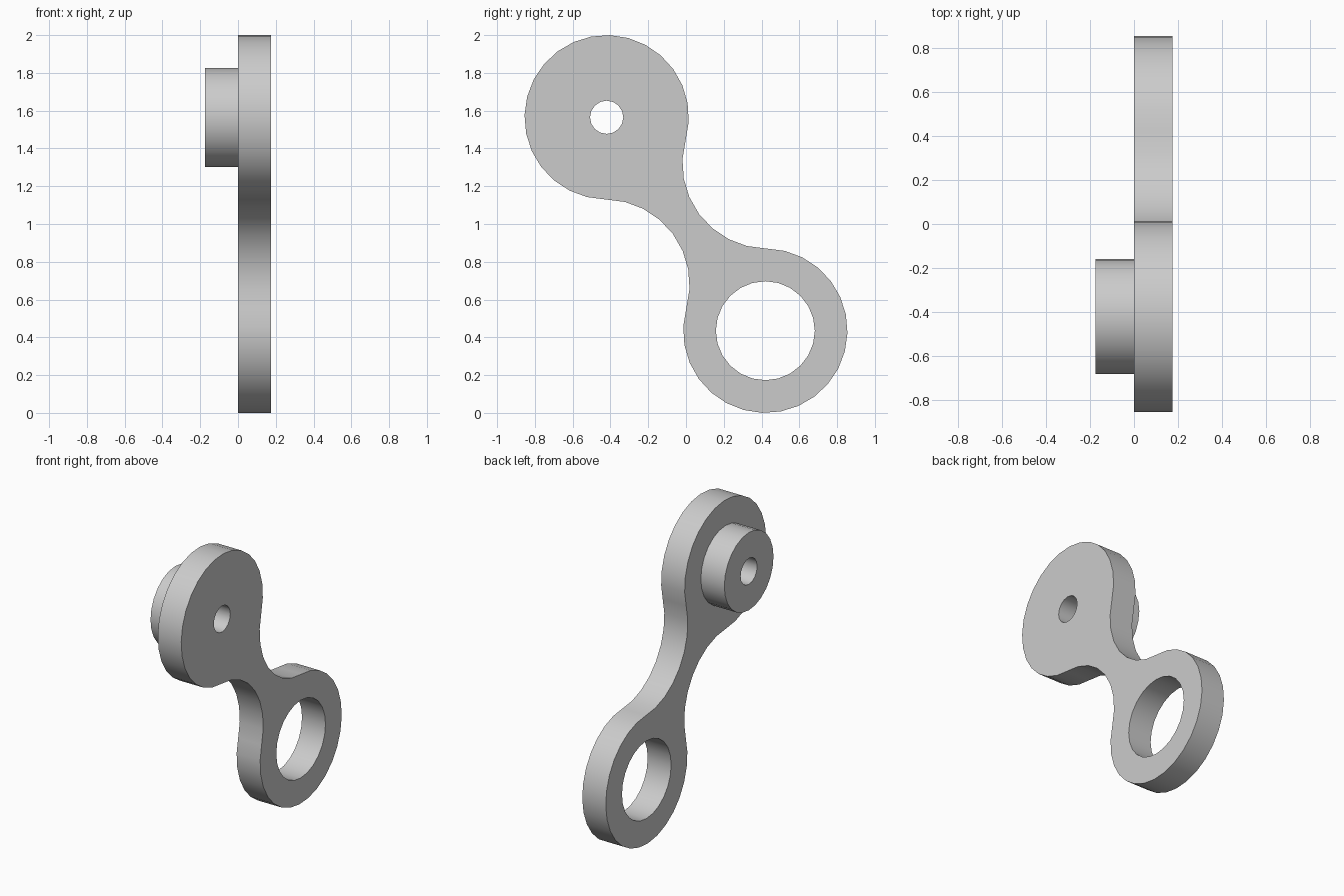
import bpy
import bmesh
from math import cos, sin, atan2, tau, radians
from mathutils import Vector

if "Cube" in bpy.data.objects:
    bpy.data.objects.remove(bpy.data.objects["Cube"])

THICK = 0.175
LOBE_R = 0.435
upper = Vector((-0.42, 1.565))     # lobe centres in the (y, z) plane
lower = Vector((0.42, 0.435))
middle = (upper + lower) / 2
NECK_HALF = 0.087

# Fillet circles tangent to both lobes, one on each side of the neck
half = (upper - lower).length / 2
fillet_r = (half**2 + NECK_HALF**2 - LOBE_R**2) / (2 * (LOBE_R - NECK_HALF))
axis = (lower - upper).normalized()
side = Vector((-axis.y, axis.x)) * (fillet_r + NECK_HALF)
fillet_a, fillet_b = middle + side, middle - side


def arc(centre, radius, start, end, direction, steps):
    """Points from the bearing of start to that of end, without the last one."""
    a = atan2(start.y - centre.y, start.x - centre.x)
    b = atan2(end.y - centre.y, end.x - centre.x)
    sweep = direction * ((direction * (b - a)) % tau)
    angles = [a + sweep * i / steps for i in range(steps)]
    return [centre + radius * Vector((cos(t), sin(t))) for t in angles]


def circle(centre, radius, steps):
    angles = [tau * i / steps for i in range(steps)]
    return [centre + radius * Vector((cos(t), sin(t))) for t in angles]


bm = bmesh.new()


def loop(points, x):
    """Closed edge loop at the given x."""
    verts = [bm.verts.new((x, p.x, p.y)) for p in points]
    for i, v in enumerate(verts):
        bm.edges.new((verts[i - 1], v))
    return verts


def wall(first, second):
    for i in range(len(first)):
        bm.faces.new((first[i - 1], first[i], second[i], second[i - 1]))


def cap(loops):
    """Flat face between an outer loop and its holes."""
    edges = [bm.edges.get((vs[i - 1], vs[i])) for vs in loops for i in range(len(vs))]
    bmesh.ops.triangle_fill(bm, edges=edges, use_beauty=True, normal=(1, 0, 0))


# Profiles: two-lobed plate, large eye, boss and pin bore
outline = (arc(upper, LOBE_R, fillet_a, fillet_b, 1, 22)
           + arc(fillet_b, fillet_r, upper, lower, -1, 8)
           + arc(lower, LOBE_R, fillet_b, fillet_a, 1, 22)
           + arc(fillet_a, fillet_r, lower, upper, -1, 8))
eye = circle(lower, 0.262, 24)
boss = circle(upper, 0.262, 24)
bore = circle(upper, 0.088, 16)

# Plate rim and eye
rim_in, rim_out = loop(outline, 0), loop(outline, THICK)
eye_in, eye_out = loop(eye, 0), loop(eye, THICK)
wall(rim_in, rim_out)
wall(eye_in, eye_out)

# Boss and the bore right through it
boss_root, boss_end = loop(boss, 0), loop(boss, -THICK)
bore_end, bore_out = loop(bore, -THICK), loop(bore, THICK)
wall(boss_root, boss_end)
wall(bore_end, bore_out)

# Flat faces
cap([rim_out, eye_out, bore_out])
cap([rim_in, eye_in, boss_root])
cap([boss_end, bore_end])
bmesh.ops.recalc_face_normals(bm, faces=bm.faces[:])

mesh = bpy.data.meshes.new("link_arm")
bm.to_mesh(mesh)
bm.free()
link_arm = bpy.data.objects.new("link_arm", mesh)
bpy.context.collection.objects.link(link_arm)

# Plain grey material
grey = bpy.data.materials.new("plain_grey")
grey.use_nodes = True
colour = (0.6, 0.6, 0.6, 1)
grey.diffuse_color = colour
grey.node_tree.nodes["Principled BSDF"].inputs["Base Color"].default_value = colour
mesh.materials.append(grey)

bpy.ops.object.select_all(action="DESELECT")
link_arm.select_set(True)
bpy.context.view_layer.objects.active = link_arm
bpy.ops.object.shade_smooth_by_angle(angle=radians(30))
